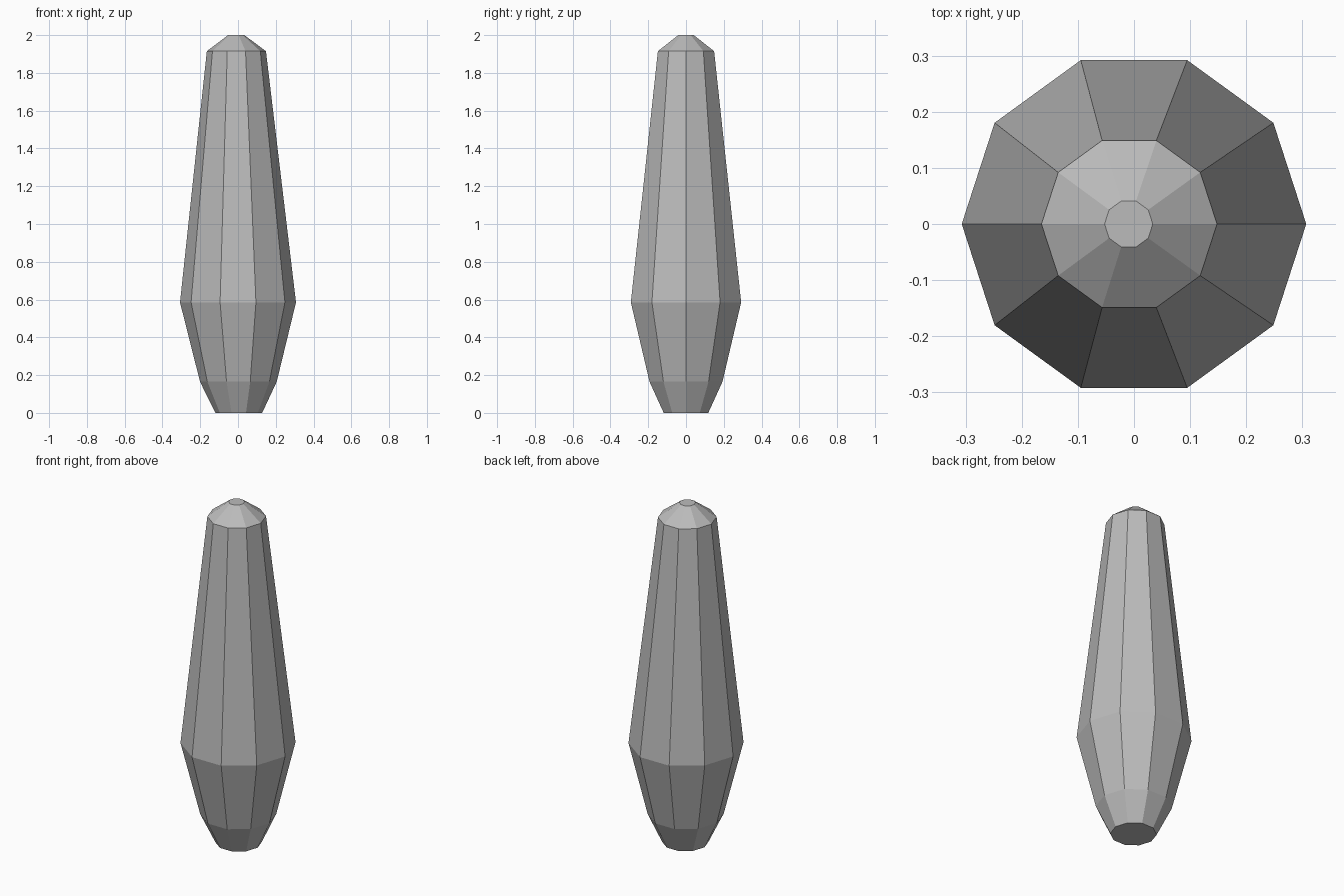
import bpy
import bmesh
from math import cos, sin, tau

cube = bpy.data.objects.get("Cube")
if cube:
    bpy.data.objects.remove(cube, do_unlink=True)

SIDES = 10

# Rings from base to tip: height, radius, sideways lean
RINGS = [
    (0.0, 0.124, 0.004),
    (0.165, 0.203, 0.002),
    (0.585, 0.307, 0.0),
    (1.915, 0.1565, -0.0085),
    (2.0, 0.043, -0.0095),
]

grey = bpy.data.materials.new("stone_grey")
grey.use_nodes = True
colour = (0.5, 0.5, 0.5, 1.0)
grey.diffuse_color = colour
grey.node_tree.nodes["Principled BSDF"].inputs["Base Color"].default_value = colour

# Faceted tapering body, closed at both ends
bm = bmesh.new()
rings = []
for z, radius, lean in RINGS:
    rings.append([
        bm.verts.new((lean + radius * cos(tau * i / SIDES),
                      radius * sin(tau * i / SIDES), z))
        for i in range(SIDES)
    ])
for low, high in zip(rings, rings[1:]):
    for i in range(SIDES):
        j = (i + 1) % SIDES
        bm.faces.new((low[i], low[j], high[j], high[i]))
bm.faces.new(rings[0][::-1])
bm.faces.new(rings[-1])
bmesh.ops.recalc_face_normals(bm, faces=bm.faces)

mesh = bpy.data.meshes.new("tapered_shard")
bm.to_mesh(mesh)
bm.free()
mesh.materials.append(grey)
shard = bpy.data.objects.new("tapered_shard", mesh)
bpy.context.collection.objects.link(shard)
